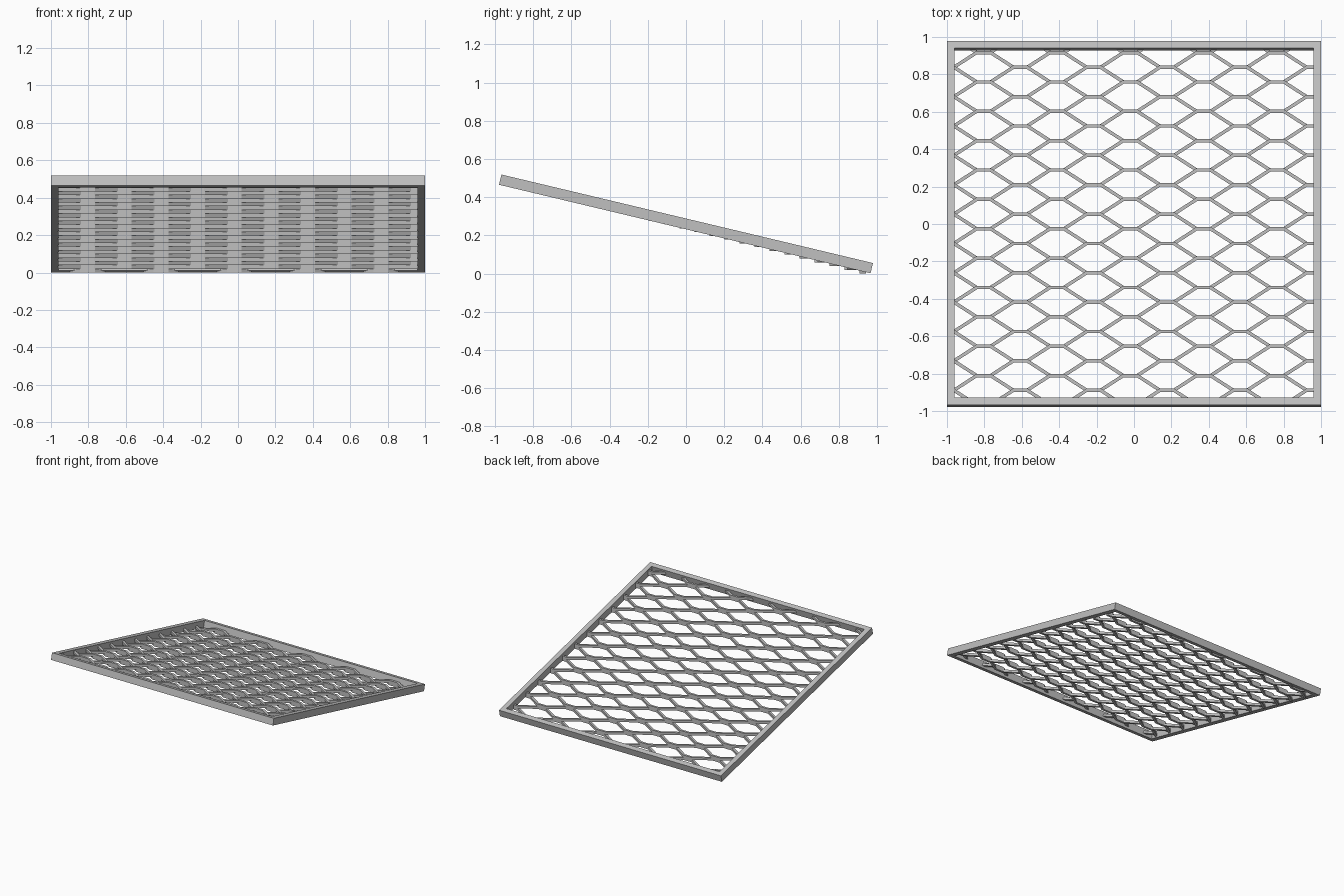
import bpy, bmesh, math
from mathutils import Vector

old = bpy.data.objects.get("Cube")
if old:
    bpy.data.objects.remove(old, do_unlink=True)

grey = bpy.data.materials.new("steel_grey")
grey.use_nodes = True
colour = (0.53, 0.53, 0.53, 1)
grey.diffuse_color = colour
grey.node_tree.nodes["Principled BSDF"].inputs["Base Color"].default_value = colour

TILT = math.radians(13.4)
BAR, DEPTH = 0.04, 0.055          # frame bar width and depth
PITCH, ROW = 0.392, 0.0785        # mesh opening length, row spacing
FLAT, WIDTH = 0.037, 0.018        # half length of a bond, strand width
STEP = 0.0197                     # rise from one strand to the next


def thicken(bm, height):
    """Extrude flat faces upward into a closed solid."""
    out = bmesh.ops.extrude_face_region(bm, geom=bm.faces[:], use_keep_orig=True)
    verts = [g for g in out["geom"] if isinstance(g, bmesh.types.BMVert)]
    bmesh.ops.translate(bm, verts=verts, vec=(0, 0, height))
    bmesh.ops.recalc_face_normals(bm, faces=bm.faces[:])


def make_object(name, bm):
    mesh = bpy.data.meshes.new(name)
    bm.to_mesh(mesh)
    bm.free()
    mesh.materials.append(grey)
    obj = bpy.data.objects.new(name, mesh)
    bpy.context.collection.objects.link(obj)
    return obj


# Tilted square frame with mitred corners
bm = bmesh.new()
corners = ((-1, -1), (1, -1), (1, 1), (-1, 1))
outer, inner = [[bm.verts.new((x * r, y * r, -DEPTH / 2)) for x, y in corners]
                for r in (1, 1 - BAR)]
for i in range(4):
    j = (i + 1) % 4
    bm.faces.new((outer[i], outer[j], inner[j], inner[i]))
thicken(bm, DEPTH)
frame = make_object("frame", bm)
frame.location.z = 0.26
frame.rotation_euler.x = -TILT


# Expanded mesh: level zigzag strands stacked like stairs
def zigzag(row):
    """Centre line of the strand running between this row and the next."""
    points = []
    for k in range(-7, 8):
        x = -0.02 + k * PITCH / 2
        y = 0.838 - ROW * (row if (k + row) % 2 else row + 1)
        points += [Vector((x - FLAT, y)), Vector((x + FLAT, y))]
    return points


def strand(bm, points):
    """Flat mitred ribbon along the centre line."""
    pairs = []
    for a, b, c in zip(points, points[1:], points[2:]):
        d1, d2 = (b - a).normalized(), (c - b).normalized()
        n1 = Vector((-d1.y, d1.x))
        mitre = (n1 + Vector((-d2.y, d2.x))).normalized()
        off = mitre * (WIDTH / 2 / mitre.dot(n1))
        pairs.append([bm.verts.new((*(b + s * off), 0)) for s in (1, -1)])
    for (a, b), (c, d) in zip(pairs, pairs[1:]):
        bm.faces.new((a, b, d, c))


mesh_bm = bmesh.new()
for row in range(-2, 23):
    bm = bmesh.new()
    strand(bm, zigzag(row))
    # Trim to the frame opening
    for limit, axis in ((0.963, 0), (0.942, 1)):
        for sign in (1, -1):
            normal = Vector((0, 0, 0))
            normal[axis] = sign
            bmesh.ops.bisect_plane(bm, geom=bm.verts[:] + bm.edges[:] + bm.faces[:],
                                   plane_co=normal * limit, plane_no=normal,
                                   clear_outer=True)
    thicken(bm, STEP)
    bmesh.ops.translate(bm, verts=bm.verts[:], vec=(0, 0, (row + 2) * STEP))
    part = bpy.data.meshes.new("strand")
    bm.to_mesh(part)
    bm.free()
    mesh_bm.from_mesh(part)
    bpy.data.meshes.remove(part)
make_object("expanded_mesh", mesh_bm)
